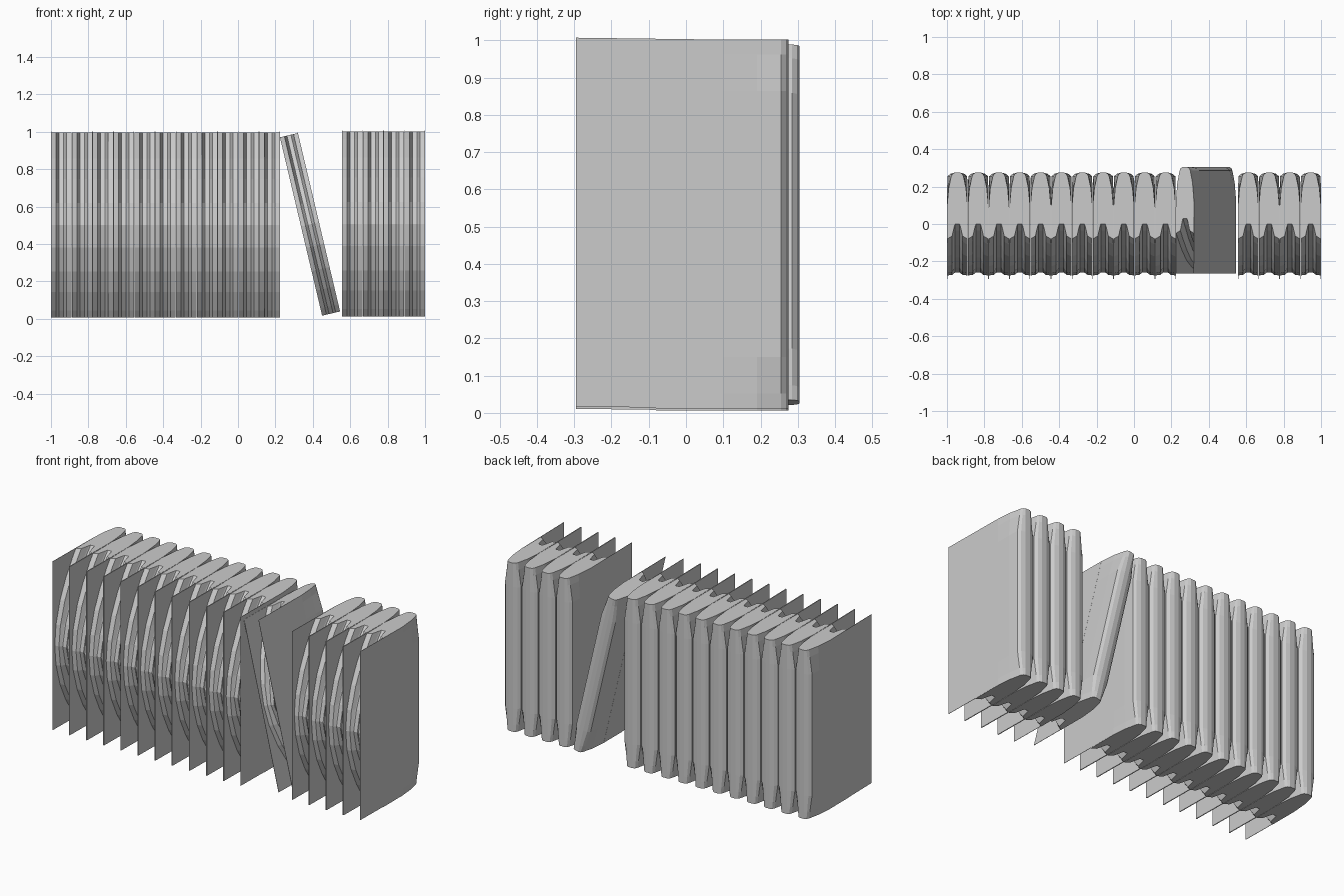
import bpy, bmesh, math
from mathutils import Matrix

cube = bpy.data.objects.get("Cube")
if cube:
    bpy.data.objects.remove(cube, do_unlink=True)

GREY = (0.6, 0.6, 0.6, 1)
mat = bpy.data.materials.new("plain grey")
mat.use_nodes = True
mat.diffuse_color = GREY
mat.node_tree.nodes["Principled BSDF"].inputs["Base Color"].default_value = GREY

HALF = 0.0550      # half thickness of a book
HEIGHT = 0.99


def section(t):
    """Half outline of the page block and spine at height fraction t."""
    end = abs(2 * t - 1)
    neck = max(0, (end - 0.72) / 0.28)       # spine corners taper at both ends
    fore = -0.275 + 0.195 * end ** 2         # page edges bulge at mid height
    groove = 0.015 + 0.065 * end             # shallow channel down the middle
    w = HALF - 0.0005
    return [(0.012, fore + groove), (0.016, fore + groove * 0.85),
            (0.028, fore + groove * 0.2), (w, fore), (w, 0.10),
            (w - 0.008 * neck, 0.19), (w - 0.002 - 0.020 * neck, 0.255),
            (0.038 - 0.012 * neck, 0.268), (0.014, 0.275)]


def finish(bm, name):
    bmesh.ops.recalc_face_normals(bm, faces=bm.faces)
    mesh = bpy.data.meshes.new(name)
    bm.to_mesh(mesh)
    bm.free()
    mesh.materials.append(mat)
    return mesh


def body_mesh():
    """Page block and spine, lofted through the sections."""
    bm = bmesh.new()
    rings = []
    for t in (0, 0.04, 0.14, 0.25, 0.38, 0.5, 0.62, 0.75, 0.86, 0.96, 1):
        half = section(t)
        outline = half + [(-x, y) for x, y in reversed(half)]
        rings.append([bm.verts.new((x, y, t * HEIGHT)) for x, y in outline])
    for low, high in zip(rings, rings[1:]):
        for i in range(len(low)):
            j = (i + 1) % len(low)
            bm.faces.new((low[i], low[j], high[j], high[i]))
    bm.faces.new(rings[0][::-1])
    bm.faces.new(rings[-1])
    return finish(bm, "pages_and_spine")


def cover_mesh():
    """Two thin boards that reach past the page edges."""
    bm = bmesh.new()
    front, back = -0.295, 0.09
    for side in (-1, 1):
        place = Matrix.Translation((side * (HALF - 0.001), (front + back) / 2, HEIGHT / 2))
        size = Matrix.Diagonal((0.002, back - front, HEIGHT, 1))
        bmesh.ops.create_cube(bm, size=1, matrix=place @ size)
    for v in bm.verts:
        if v.co.y < 0:                       # front corners lift a little
            v.co.z += 0.005
    return finish(bm, "covers")


BODY, COVERS = body_mesh(), cover_mesh()


def add_book(name, matrix):
    for part, mesh in (("pages", BODY), ("covers", COVERS)):
        ob = bpy.data.objects.new(f"{name}_{part}", mesh)
        ob.matrix_world = matrix
        bpy.context.collection.objects.link(ob)


# Upright books on either side of the gap
for i in range(11):
    add_book(f"left_row_book_{i + 1}", Matrix.Translation((-0.9445 + 0.1113 * i, 0, 0.006)))
for i in range(4):
    add_book(f"right_row_book_{i + 1}", Matrix.Translation((0.611 + 0.1113 * i, 0, 0.012)))

# Leaning book in the gap
lean = (Matrix.Translation((0.385, 0.03, 0.505)) @ Matrix.Rotation(math.radians(-13.3), 4, "Y")
        @ Matrix.Diagonal((0.9, 1, 0.99, 1)) @ Matrix.Translation((0, 0, -HEIGHT / 2)))
add_book("leaning_book", lean)
